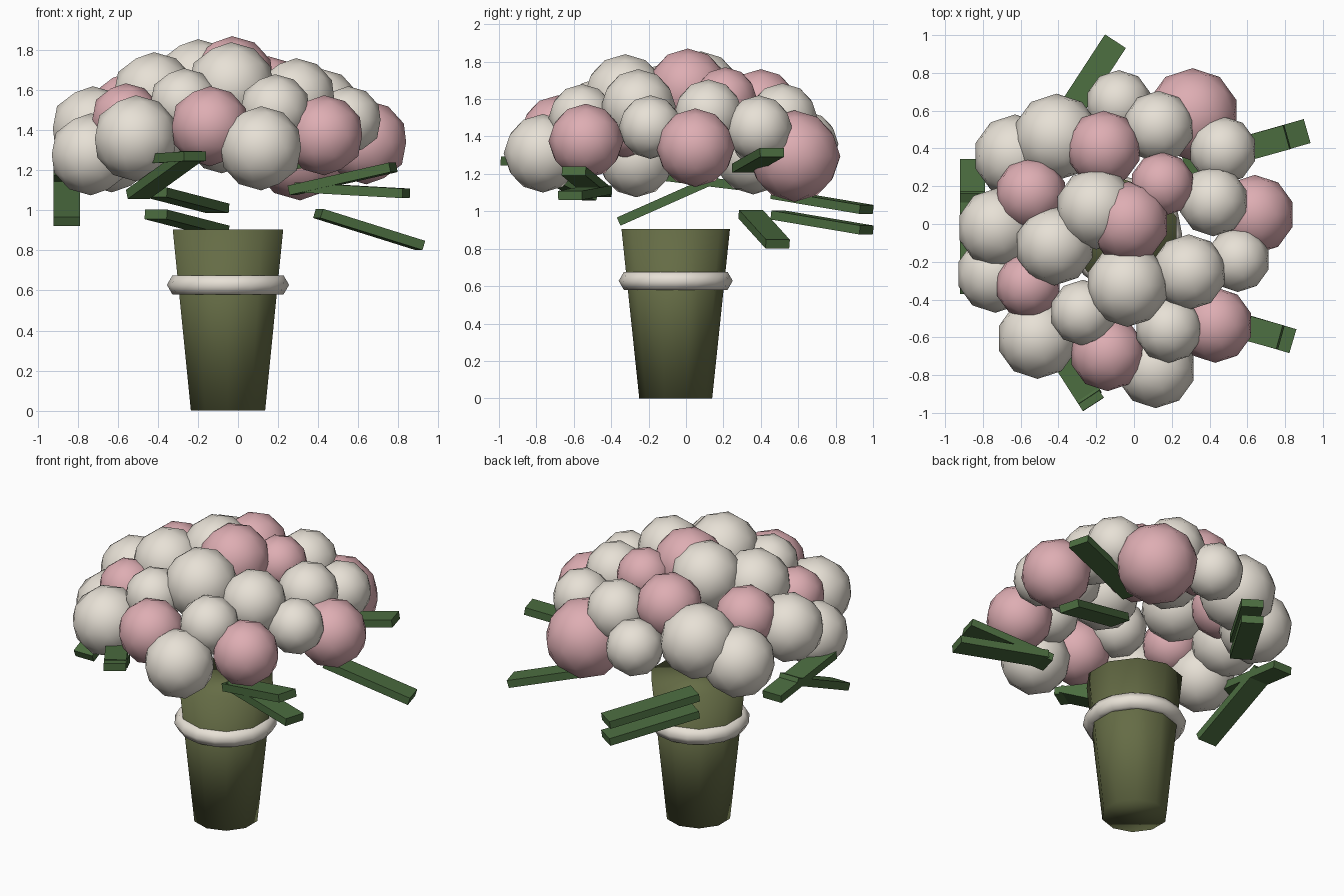
import bpy
from mathutils import Vector


def mat(name, rgb):
    m = bpy.data.materials.new(name)
    m.diffuse_color = (*rgb, 1)
    return m


CREAM = mat("cream", (0.80, 0.75, 0.67))
PINK = mat("pink", (0.73, 0.42, 0.45))
OLIVE = mat("olive", (0.13, 0.15, 0.06))
GREEN = mat("leaf_green", (0.07, 0.15, 0.05))


def finish(name, material, smooth=True):
    o = bpy.context.object
    o.name = name
    o.data.materials.append(material)
    if smooth:
        bpy.ops.object.shade_smooth()
    return o


# Tapered ten-sided handle
CX, CY = -0.05, -0.055
bpy.ops.mesh.primitive_cone_add(vertices=10, radius1=0.195, radius2=0.29,
                                depth=0.905, location=(CX, CY, 0.4525))
finish("handle", OLIVE)

# Ribbon ring round the handle
bpy.ops.mesh.primitive_torus_add(major_segments=16, minor_segments=6,
                                 major_radius=0.25, minor_radius=0.055,
                                 location=(CX, CY, 0.628))
finish("ribbon_ring", CREAM)

# Blossoms: x, y, z, radius
cream_blossoms = [
    (-0.08, 0.64, 1.36, 0.175), (-0.41, 0.46, 1.42, 0.23),
    (-0.63, 0.36, 1.31, 0.22), (0.13, 0.515, 1.495, 0.19),
    (0.47, 0.39, 1.44, 0.18), (0.42, 0.12, 1.52, 0.185),
    (-0.20, 0.08, 1.64, 0.215), (-0.725, -0.02, 1.41, 0.21),
    (-0.42, -0.115, 1.58, 0.21), (-0.035, -0.325, 1.62, 0.22),
    (0.29, -0.255, 1.56, 0.20), (0.55, -0.19, 1.45, 0.17),
    (-0.735, -0.265, 1.28, 0.205), (-0.27, -0.47, 1.535, 0.175),
    (-0.51, -0.605, 1.36, 0.215), (0.185, -0.555, 1.50, 0.18),
    (0.115, -0.765, 1.31, 0.21),
]
pink_blossoms = [
    (0.31, 0.58, 1.295, 0.245), (-0.16, 0.40, 1.56, 0.20),
    (0.15, 0.21, 1.60, 0.17), (0.64, 0.05, 1.34, 0.21),
    (-0.545, 0.16, 1.50, 0.19), (-0.03, 0.01, 1.655, 0.215),
    (-0.56, -0.325, 1.46, 0.175), (-0.14, -0.685, 1.42, 0.20),
    (0.43, -0.535, 1.375, 0.20),
]
for label, material, blossoms in (("cream_blossom", CREAM, cream_blossoms),
                                  ("pink_blossom", PINK, pink_blossoms)):
    for x, y, z, r in blossoms:
        bpy.ops.mesh.primitive_ico_sphere_add(subdivisions=2, radius=r,
                                              location=(x, y, z))
        finish(label, material)

# Slab leaves in crossing pairs: inner end, outer end
leaves = [
    ((-0.41, 0.49, 0.98), (-0.10, 0.965, 0.90)),
    ((-0.41, 0.49, 1.09), (-0.10, 0.965, 1.01)),
    ((0.40, 0.345, 0.985), (0.91, 0.49, 0.825)),
    ((0.27, 0.31, 1.23), (0.81, 0.46, 1.315)),
    ((0.30, -0.46, 1.115), (0.84, -0.62, 1.085)),
    ((0.27, -0.46, 1.10), (0.775, -0.60, 1.215)),
    ((-0.50, -0.51, 1.08), (-0.23, -0.92, 1.275)),
    ((-0.52, -0.48, 1.25), (-0.215, -0.955, 1.27)),
    ((-0.855, 0.17, 1.18), (-0.855, -0.36, 0.945)),
    ((-0.855, 0.34, 1.13), (-0.855, -0.23, 1.20)),
]
for a, b in leaves:
    a, b = Vector(a), Vector(b)
    d = b - a
    bpy.ops.mesh.primitive_cube_add(size=1, location=(a + b) / 2)
    o = finish("leaf", GREEN, smooth=False)
    o.rotation_mode = 'QUATERNION'
    o.rotation_quaternion = d.to_track_quat('Y', 'Z')
    o.scale = (0.132, d.length, 0.048)
